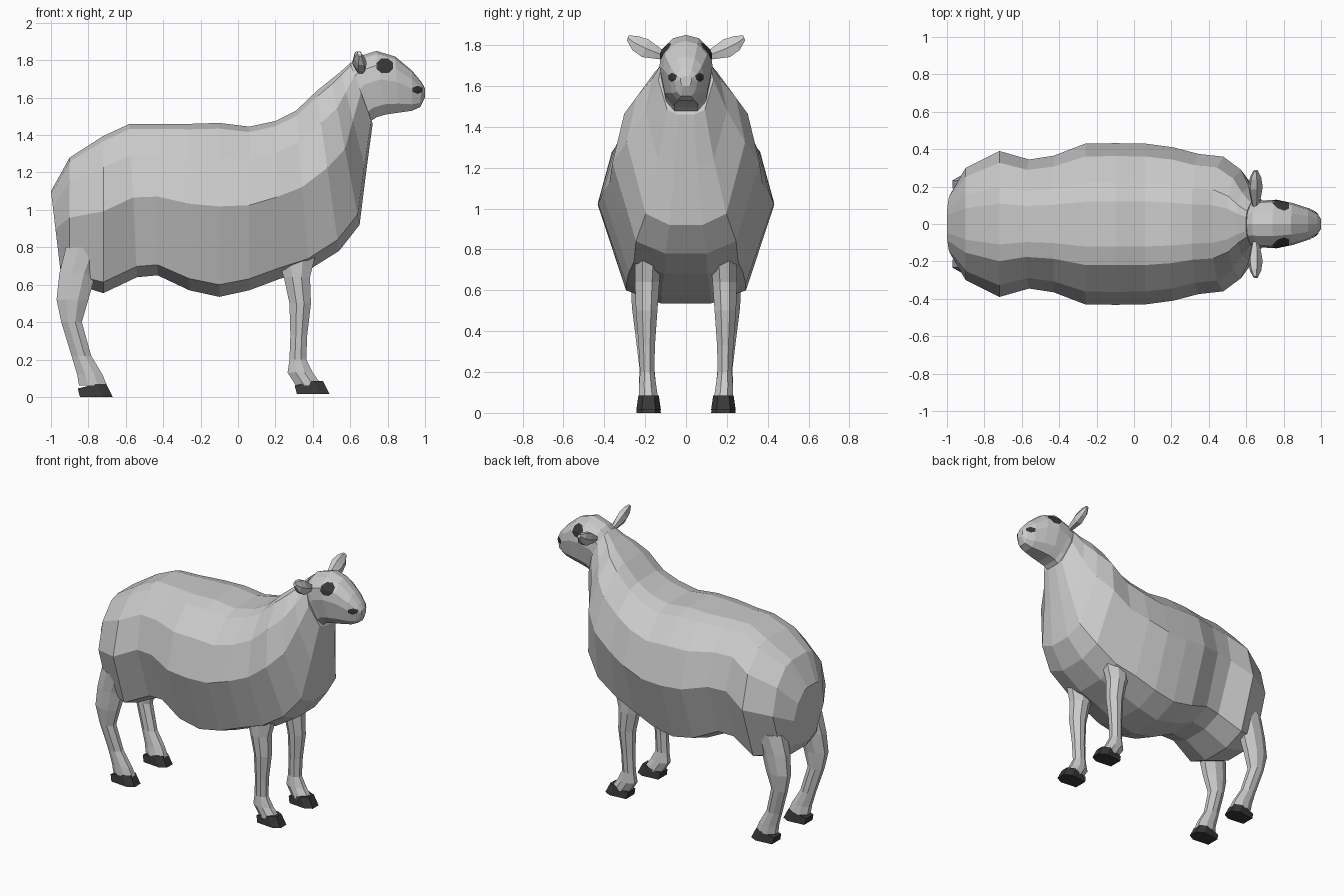
import bpy, bmesh, math
from mathutils import Vector
from mathutils.bvhtree import BVHTree

old = bpy.data.objects.get("Cube")
if old:
    bpy.data.objects.remove(old, do_unlink=True)


def material(name, value):
    m = bpy.data.materials.new(name)
    m.use_nodes = True
    colour = (value, value, value, 1)
    m.diffuse_color = colour
    bsdf = next(n for n in m.node_tree.nodes if n.type == 'BSDF_PRINCIPLED')
    bsdf.inputs["Base Color"].default_value = colour
    return m


FLEECE = material("pale grey fleece", 0.6)
DARK = material("dark hoof grey", 0.04)


def finish(name, bm, mat):
    bmesh.ops.recalc_face_normals(bm, faces=bm.faces)
    mesh = bpy.data.meshes.new(name)
    bm.to_mesh(mesh)
    bm.free()
    mesh.materials.append(mat)
    ob = bpy.data.objects.new(name, mesh)
    bpy.context.collection.objects.link(ob)
    return ob


def loft(name, rings, mat):
    """Skin a list of closed rings and cap both ends."""
    bm = bmesh.new()
    loops = [[bm.verts.new(p) for p in ring] for ring in rings]
    n = len(loops[0])
    for a, b in zip(loops, loops[1:]):
        for i in range(n):
            j = (i + 1) % n
            bm.faces.new((a[i], a[j], b[j], b[i]))
    bm.faces.new(loops[0])
    bm.faces.new(loops[-1])
    return finish(name, bm, mat)


def section(half, xt, zt, xb, zb, w):
    """Symmetric ring from a half profile of (width, height) fractions."""
    full = half + [(-y, t) for y, t in reversed(half) if y > 0]
    return [(xb + (xt - xb) * t, y * w, zb + (zt - zb) * t) for y, t in full]


# Fleece body and neck: top x, top z, bottom x, bottom z, half width
BODY_HALF = [(.28, 1), (.51, .967), (.84, .8), (1, .52), (.68, .07), (.28, 0)]
body = [
    (-1.0, 1.1, -.95, .68, .17),
    (-.9, 1.28, -.9, .61, .30),
    (-.72, 1.395, -.72, .555, .39),
    (-.58, 1.46, -.54, .64, .345),
    (-.43, 1.46, -.43, .65, .365),
    (-.26, 1.46, -.26, .57, .43),
    (-.1, 1.465, -.1, .535, .432),
    (.06, 1.445, .06, .57, .43),
    (.2, 1.475, .22, .63, .41),
    (.31, 1.53, .38, .68, .375),
    (.42, 1.635, .54, .78, .36),
    (.5, 1.70, .65, .92, .29),
    (.55, 1.74, .685, 1.2, .2),
    (.6, 1.785, .72, 1.46, .135),
]
loft("fleece_body", [section(BODY_HALF, *r) for r in body], FLEECE)

# Head, tapering to the muzzle
HEAD_HALF = [(0, 1), (.5, .95), (.92, .78), (1, .55), (.8, .16), (.45, 0)]
head_rings = [
    (.56, 1.74, .69, 1.46, .12),
    (.63, 1.815, .74, 1.495, .125),
    (.74, 1.85, .79, 1.51, .13),
    (.84, 1.82, .86, 1.52, .112),
    (.93, 1.745, .93, 1.53, .085),
    (.98, 1.685, .975, 1.55, .056),
    (1.0, 1.65, 1.0, 1.6, .028),
]
head = loft("head", [section(HEAD_HALF, *r) for r in head_rings], FLEECE)
bm = bmesh.new()
bm.from_mesh(head.data)
head_tree = BVHTree.FromBMesh(bm)
bm.free()


def face_patch(name, side, x, z, rx, rz, sides):
    """Thin dark patch draped on the side of the head."""
    bm = bmesh.new()

    def drape(r, a):
        px, pz = x + r * rx * math.cos(a), z + r * rz * math.sin(a)
        hit, normal, _, _ = head_tree.ray_cast(Vector((px, side, pz)), Vector((0, -side, 0)))
        if hit is None:
            hit, normal, _, _ = head_tree.find_nearest(Vector((px, side * .03, pz)))
        return bm.verts.new(hit + Vector((0, side * .005, 0)))

    angles = [math.tau * (i + .5) / sides for i in range(sides)]
    centre = drape(0, 0)
    rings = [[drape(r, a) for a in angles] for r in (.35, .7, 1)]
    for i in range(sides):
        j = (i + 1) % sides
        bm.faces.new((centre, rings[0][i], rings[0][j]))
        for a, b in zip(rings, rings[1:]):
            bm.faces.new((a[i], b[i], b[j], a[j]))
    ob = finish(name, bm, DARK)
    if sum(p.normal.y for p in ob.data.polygons) * side < 0:
        ob.data.flip_normals()


# Ear stations: y, centre z, half depth in x, half height
EAR = [(.10, 1.745, .018, .02), (.15, 1.765, .03, .035), (.20, 1.785, .038, .05),
       (.25, 1.81, .03, .04), (.285, 1.835, .012, .014)]

# Leg stations: z, back x, front x, inner y, outer y
FORE = [(.78, .2, .42, .12, .25), (.64, .245, .385, .13, .25), (.5, .275, .39, .14, .245),
        (.33, .28, .37, .152, .232), (.2, .275, .365, .155, .225),
        (.13, .265, .4, .145, .23), (.06, .31, .45, .135, .232)]
HIND = [(.8, -.92, -.7, .12, .28), (.66, -.955, -.76, .14, .27), (.52, -.97, -.8, .16, .265),
        (.4, -.945, -.835, .165, .25), (.22, -.89, -.785, .155, .228),
        (.12, -.86, -.725, .145, .23), (.06, -.85, -.7, .135, .232)]


def leg_ring(side, z, x0, x1, y0, y1):
    cx, cy, rx, ry = (x0 + x1) / 2, (y0 + y1) / 2, (x1 - x0) / 2, (y1 - y0) / 2
    unit = [(1, .4), (.35, 1), (-.35, 1), (-1, .4), (-1, -.4), (-.35, -1), (.35, -1), (1, -.4)]
    return [(cx + u * rx, side * (cy + v * ry), z) for u, v in unit]


def hoof(name, side, x, z):
    """Wedge hoof with a sloping top and a pointed toe."""
    def ring(back, front, z0, z1, half):
        pts = [(back, -.8, z0), (back, .8, z0), (front - .05, 1, z1),
               (front, .55, z1), (front, -.55, z1), (front - .05, -1, z1)]
        return [(x + px, side * .183 + py * half, z + pz) for px, py, pz in pts]
    loft(name, [ring(0, .175, 0, 0, .06), ring(-.012, .14, .045, .07, .05)], DARK)


# Paired parts on both sides
for side, label in ((1, "left"), (-1, "right")):
    loft(label + "_front_leg", [leg_ring(side, *s) for s in FORE], FLEECE)
    loft(label + "_hind_leg", [leg_ring(side, *s) for s in HIND], FLEECE)
    hoof(label + "_front_hoof", side, .315, .015)
    hoof(label + "_hind_hoof", side, -.845, 0)
    ear = []
    for y, z, rx, rz in EAR:
        ear.append([(.65 + rx * math.cos(a) - .25 * rz * math.sin(a),
                     side * (y - .35 * rz * math.sin(a)), z + rz * math.sin(a))
                    for a in (math.tau * i / 6 for i in range(6))])
    loft(label + "_ear", ear, FLEECE)
    face_patch(label + "_eye", side, .785, 1.77, .048, .042, 8)
    face_patch(label + "_nostril", side, .96, 1.642, .03, .022, 6)
